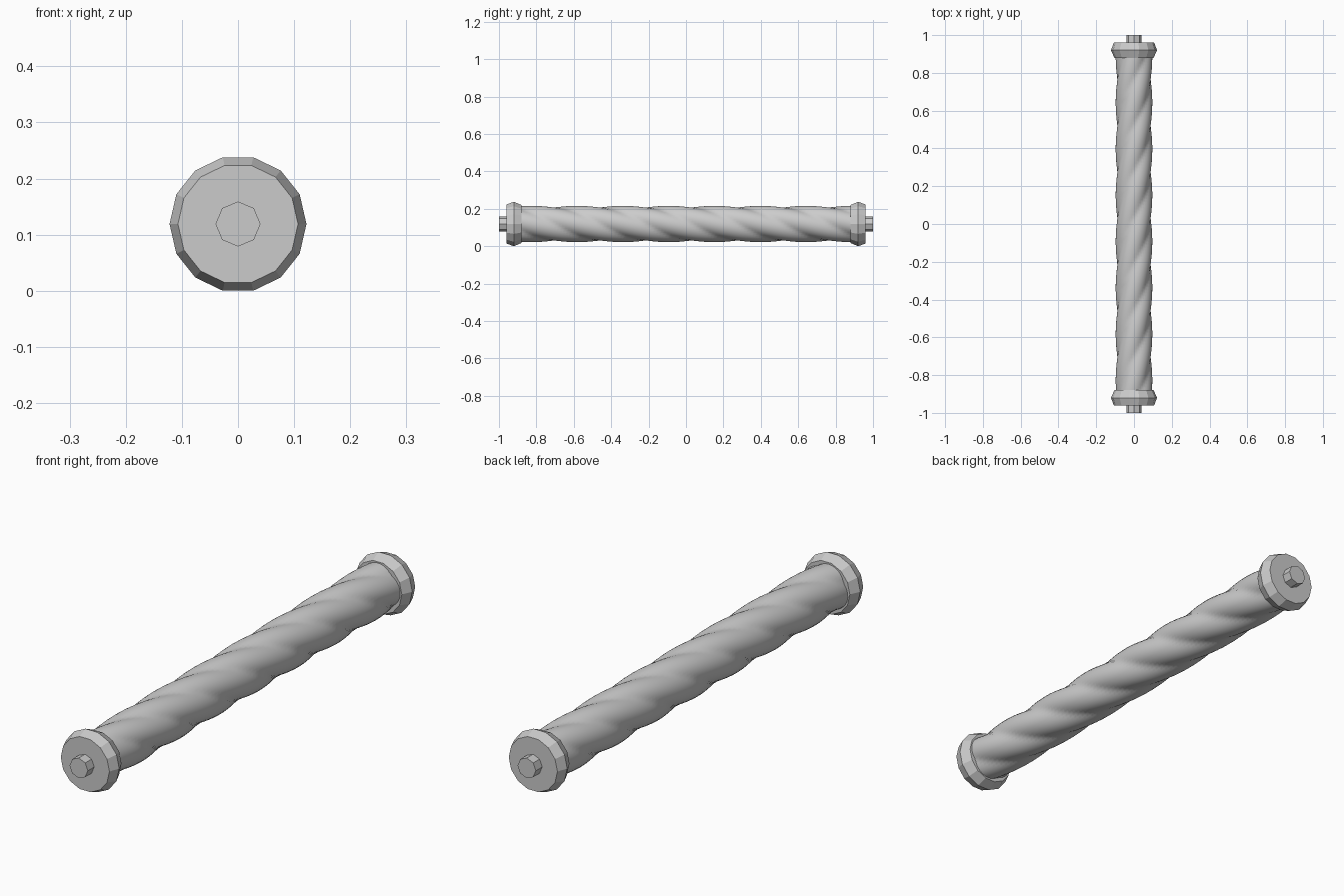
import bpy, bmesh, math

if "Cube" in bpy.data.objects:
    bpy.data.objects.remove(bpy.data.objects["Cube"])

CZ = 0.119  # height of the long axis
grey = bpy.data.materials.new("light_grey")
grey.diffuse_color = (0.6, 0.6, 0.6, 1)
grey.use_nodes = True
grey.node_tree.nodes["Principled BSDF"].inputs["Base Color"].default_value = grey.diffuse_color


def loft(name, sides, stations, radius, smooth=False):
    """Tube along y: radius(i, angle) gives the section at each station."""
    bm = bmesh.new()
    rings = []
    for i, y in enumerate(stations):
        ring = []
        for k in range(sides):
            a = 2 * math.pi * k / sides
            r = radius(i, a)
            ring.append(bm.verts.new((r * math.cos(a), y, CZ + r * math.sin(a))))
        rings.append(ring)
    for r0, r1 in zip(rings, rings[1:]):
        for k in range(sides):
            n = (k + 1) % sides
            bm.faces.new((r0[k], r0[n], r1[n], r1[k]))
    bm.faces.new(rings[0])
    bm.faces.new(rings[-1])
    bmesh.ops.recalc_face_normals(bm, faces=bm.faces)
    me = bpy.data.meshes.new(name)
    bm.to_mesh(me)
    bm.free()
    me.materials.append(grey)
    ob = bpy.data.objects.new(name, me)
    bpy.context.collection.objects.link(ob)
    if smooth:
        for p in me.polygons:
            p.use_smooth = len(p.vertices) == 4
    return ob


# twisted grip with shallow rounded lobes
PITCH, LOBES, STEPS = 0.245, 4, 112
ys = [-0.9 + 1.8 * i / STEPS for i in range(STEPS + 1)]


def grip_radius(i, a):
    phase = LOBES * a / 2 + math.pi * (ys[i] - 0.03) / PITCH
    return 0.084 + 0.013 * abs(math.sin(phase)) ** 0.9


loft("twisted_grip", 48, ys, grip_radius, smooth=True)

# bevelled end collars and axle stubs
collar = [(0.96, 0.107), (0.92, 0.122), (0.88, 0.104)]
for side, label in ((-1, "front"), (1, "back")):
    loft(label + "_collar", 14, [side * y for y, r in collar],
         lambda i, a: collar[i][1])
    loft(label + "_axle", 8, [side * 0.95, side * 1.0], lambda i, a: 0.04)
